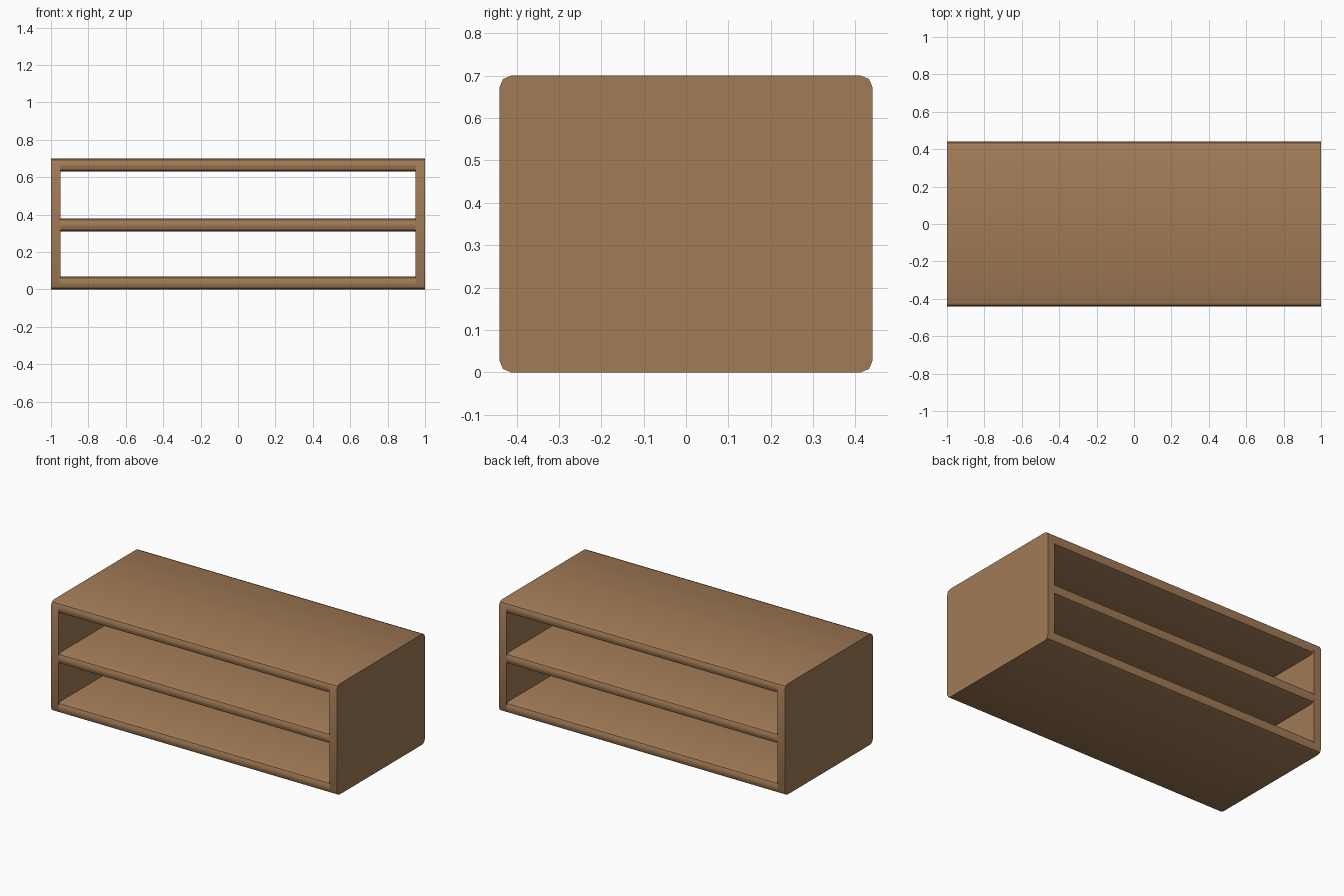
import bpy
import bmesh

if "Cube" in bpy.data.objects:
    bpy.data.objects.remove(bpy.data.objects["Cube"])

DEPTH, HEIGHT, SIDE, BOARD, ROUND = 0.44, 0.70, 0.05, 0.07, 0.027

wood = bpy.data.materials.new("brown wood")
wood.diffuse_color = (0.36, 0.198, 0.093, 1.0)
wood.use_nodes = True
wood.node_tree.nodes["Principled BSDF"].inputs["Base Color"].default_value = wood.diffuse_color


def rounded_slab(name, x0, x1, z0, z1):
    """Slab along x whose front and back edges are rounded."""
    bm = bmesh.new()
    bmesh.ops.create_cube(bm, size=1)
    for v in bm.verts:
        v.co.x = x1 if v.co.x > 0 else x0
        v.co.y = DEPTH if v.co.y > 0 else -DEPTH
        v.co.z = z1 if v.co.z > 0 else z0
    long_edges = [e for e in bm.edges
                  if abs(e.verts[0].co.x - e.verts[1].co.x) > 1e-4]
    bmesh.ops.bevel(bm, geom=long_edges, offset=ROUND, segments=2,
                    profile=0.5, affect='EDGES')
    bmesh.ops.recalc_face_normals(bm, faces=bm.faces)
    mesh = bpy.data.meshes.new(name)
    bm.to_mesh(mesh)
    bm.free()
    mesh.materials.append(wood)
    obj = bpy.data.objects.new(name, mesh)
    bpy.context.collection.objects.link(obj)
    bpy.ops.object.select_all(action='DESELECT')
    obj.select_set(True)
    bpy.context.view_layer.objects.active = obj
    bpy.ops.object.shade_smooth_by_angle()


# Side panels
rounded_slab("left_panel", -1, -1 + SIDE, 0, HEIGHT)
rounded_slab("right_panel", 1 - SIDE, 1, 0, HEIGHT)

# Horizontal boards between the panels
inner = 1 - SIDE
for name, z in (("bottom_board", 0), ("middle_shelf", 0.31),
                ("top_board", HEIGHT - BOARD)):
    rounded_slab(name, -inner, inner, z, z + BOARD)
